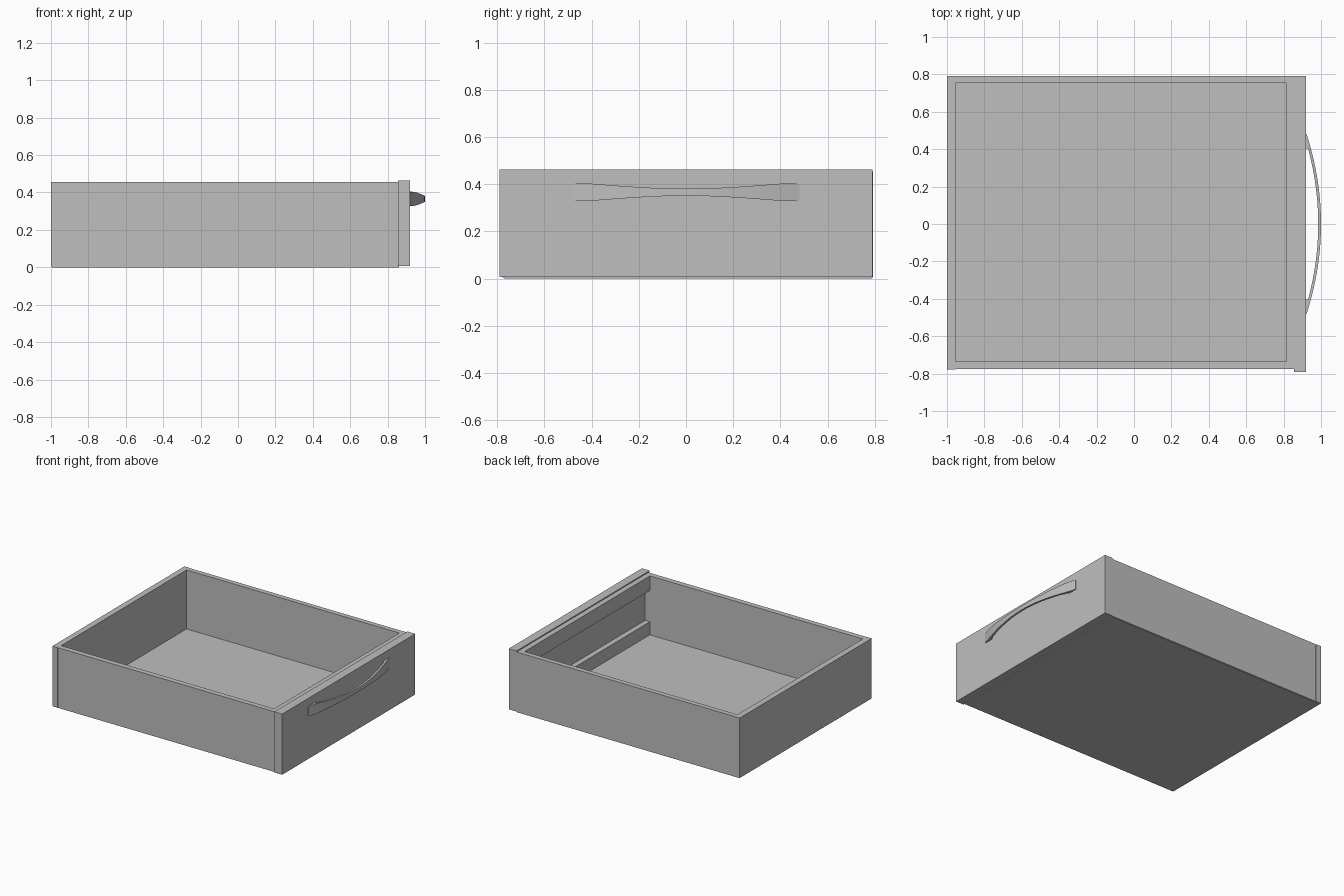
import bpy, bmesh

if "Cube" in bpy.data.objects:
    bpy.data.objects.remove(bpy.data.objects["Cube"])

grey = bpy.data.materials.new("plain grey")
grey.diffuse_color = (0.52, 0.52, 0.52, 1)
grey.use_nodes = True
grey.node_tree.nodes["Principled BSDF"].inputs["Base Color"].default_value = grey.diffuse_color


def finish(name, bm):
    bmesh.ops.recalc_face_normals(bm, faces=bm.faces)
    mesh = bpy.data.meshes.new(name)
    bm.to_mesh(mesh)
    bm.free()
    mesh.materials.append(grey)
    obj = bpy.data.objects.new(name, mesh)
    bpy.context.collection.objects.link(obj)
    return obj


def box(name, x, y, z):
    bm = bmesh.new()
    bmesh.ops.create_cube(bm, size=1)
    for v in bm.verts:
        v.co = [(r[0] + r[1]) / 2 + c * (r[1] - r[0]) for c, r in zip(v.co, (x, y, z))]
    return finish(name, bm)


# Thin floor and the four walls, open at the top
box("floor_sheet", (-0.995, 0.86), (-0.77, 0.785), (0.0, 0.012))
box("back_wall", (-1.0, -0.955), (-0.777, 0.792), (0.005, 0.455))
box("near_side_wall", (-0.955, 0.855), (-0.775, -0.735), (0.005, 0.455))
box("far_side_wall", (-0.955, 0.855), (0.753, 0.79), (0.005, 0.455))

# Front panel with an upper and lower rail behind it
box("front_panel", (0.855, 0.92), (-0.79, 0.79), (0.007, 0.463))
box("upper_rail", (0.815, 0.855), (-0.735, 0.753), (0.345, 0.455))
box("lower_rail", (0.815, 0.855), (-0.735, 0.753), (0.012, 0.11))

# Bowed handle: a thin strip, waisted in the middle, with solid feet
bm = bmesh.new()
half, foot, mid_z = 0.48, 0.405, 0.366
steps = [(-half, True), (-0.45, True), (-foot, True)]
steps += [(-foot + 0.001 + i * (2 * foot - 0.002) / 24, False) for i in range(25)]
steps += [(foot, True), (0.45, True), (half, True)]
rings = []
for y, is_foot in steps:
    t = abs(y) / half
    outer = 1.0 - 0.077 * t * t
    inner = 0.918 if is_foot else outer - 0.015
    s = min(t / 0.88, 1)
    h = 0.015 + 0.023 * s * s * (1.6 - 0.6 * s)
    if t > 0.97:
        h -= 0.002
    rings.append([bm.verts.new((x, y, mid_z + dz))
                  for x, dz in ((inner, -h), (outer, -h), (outer, h), (inner, h))])
for a, b in zip(rings, rings[1:]):
    for i in range(4):
        j = (i + 1) % 4
        bm.faces.new((a[i], a[j], b[j], b[i]))
bm.faces.new(rings[0])
bm.faces.new(rings[-1])
handle = finish("bow_handle", bm)

# Smooth the bow while keeping its edges sharp
bpy.context.view_layer.objects.active = handle
handle.select_set(True)
bpy.ops.object.shade_smooth_by_angle()
